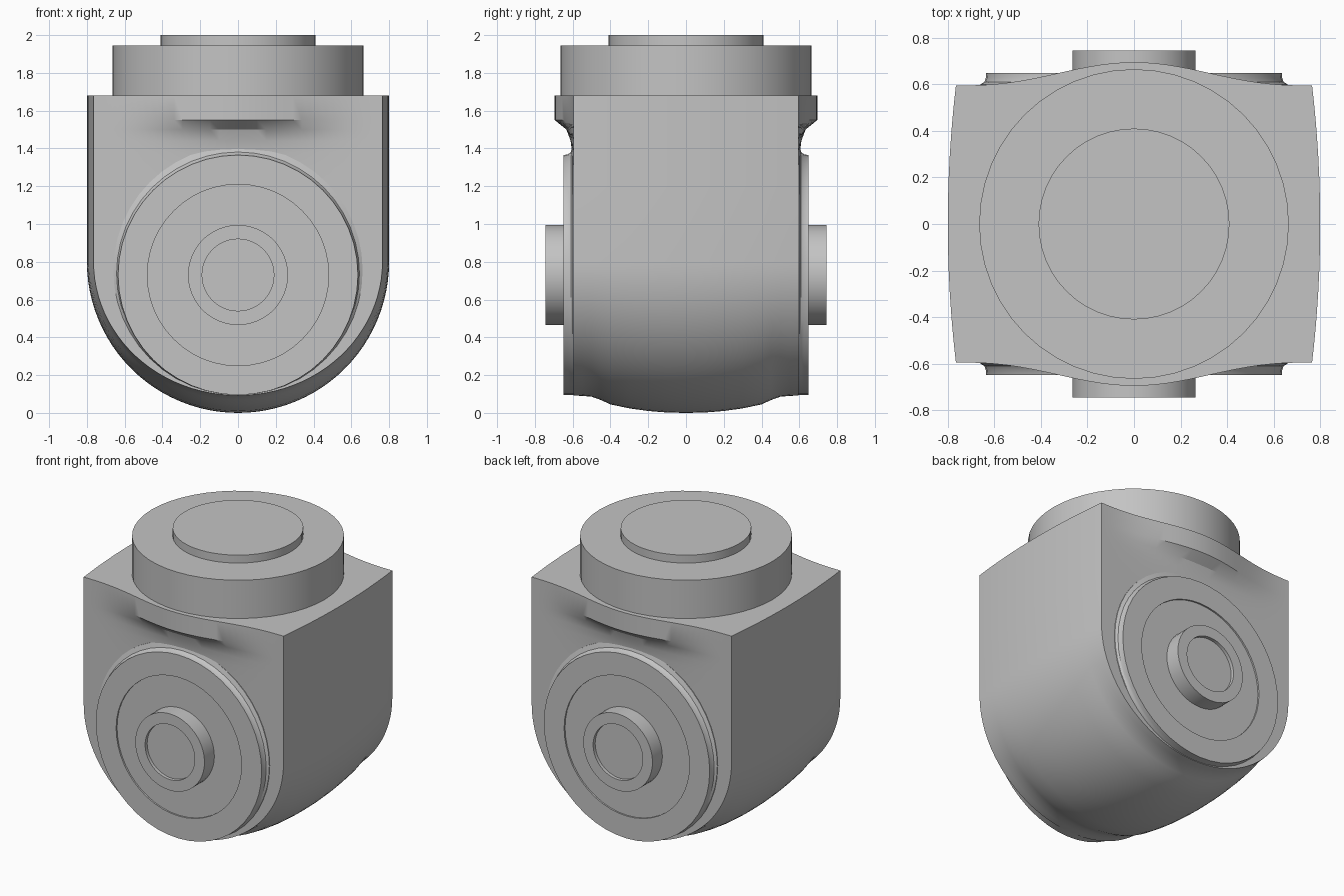
import bpy, bmesh
from math import sin, cos, pi

cube = bpy.data.objects.get("Cube")
if cube:
    bpy.data.objects.remove(cube)

grey = bpy.data.materials.new("light_grey")
grey.use_nodes = True
COLOUR = (0.55, 0.55, 0.55, 1)
grey.diffuse_color = COLOUR
grey.node_tree.nodes["Principled BSDF"].inputs["Base Color"].default_value = COLOUR


def finish(name, bm):
    bmesh.ops.remove_doubles(bm, verts=bm.verts[:], dist=0.0002)
    bmesh.ops.recalc_face_normals(bm, faces=bm.faces[:])
    mesh = bpy.data.meshes.new(name)
    bm.to_mesh(mesh)
    bm.free()
    mesh.materials.append(grey)
    ob = bpy.data.objects.new(name, mesh)
    bpy.context.collection.objects.link(ob)
    bpy.ops.object.select_all(action='DESELECT')
    ob.select_set(True)
    bpy.context.view_layer.objects.active = ob
    bpy.ops.object.shade_smooth_by_angle(angle=pi / 6)


def loft(bm, rows, closed=False):
    """Join successive rows of points with quads."""
    grid = [[bm.verts.new(p) for p in row] for row in rows]
    for a, b in zip(grid, grid[1:]):
        for i in range(len(a) - (0 if closed else 1)):
            j = (i + 1) % len(a)
            bm.faces.new((a[i], a[j], b[j], b[i]))
    return grid


# Body: U-shaped sections, slightly barrelled, between two bulged end faces
SEG, AXIS, END = 48, 0.8, 0.595
# height and share of the bulge under the top edge
RIM = [(1.2, 0), (1.3, 0.03), (1.38, 0.08), (1.44, 0.16), (1.5, 0.38),
       (1.55, 1), (1.68, 1)]
HALF = [(0, 0), (0.1, 0.002), (0.2, 0.01), (0.3, 0.024), (0.4, 0.045),
        (0.45, 0.068), (0.5, 0.086), (0.55, 0.09), (END, 0.092)]
stations = [(-y, b) for y, b in reversed(HALF[1:])] + HALF


def arc(y, bottom):
    w = 0.8 - 0.035 * (y / END) ** 2
    return [(w * cos(pi * k / SEG), y, AXIS - (AXIS - bottom) * sin(pi * k / SEG))
            for k in range(SEG + 1)]


def section(y, bottom):
    curve = arc(y, bottom)
    w = curve[0][0]
    heights = [z for z, _ in RIM]
    return ([(w, y, z) for z in reversed(heights)] + curve
            + [(-w, y, z) for z in heights])


def bulge(x):
    return 0.1 * max(0, cos(pi / 2 * x / 0.765)) ** 2.6


bm = bmesh.new()
loft(bm, [section(y, b) for y, b in stations])
top_edges = []
for side in (-1, 1):
    edge = arc(side * END, HALF[-1][1])
    rows = [edge] + [[(x, y + side * share * bulge(x), z) for x, y, _ in edge]
                     for z, share in RIM]
    loft(bm, rows)
    top_edges.append(rows[-1])
# top plane, following the barrelled sides
top = [top_edges[0]]
for y, b in stations[1:-1]:
    top.append([(x, y, RIM[-1][0]) for x, _, _ in arc(y, b)])
loft(bm, top + [top_edges[1]])
finish("joint_body", bm)

# Round mount on top
bm = bmesh.new()
profile = [(0.665, 1.67), (0.665, 1.945), (0.41, 1.945), (0.41, 2.0)]
rings = [[(r * cos(2 * pi * i / SEG), r * sin(2 * pi * i / SEG), z)
          for i in range(SEG)] for r, z in profile]
bm.faces.new(loft(bm, rings, closed=True)[-1])
finish("top_mount", bm)

# Pivot caps: filleted flange, shallow recess, hub with a dished end
# radius, distance from the middle, rise of the ring centre
CAP = [(0.66, 0.585, 0.025), (0.66, 0.6, 0.025), (0.643, 0.61, 0.008),
       (0.637, 0.625, 0.002), (0.635, 0.648, 0), (0.48, 0.648, 0),
       (0.48, 0.637, 0), (0.265, 0.637, 0), (0.265, 0.745, 0),
       (0.19, 0.745, 0), (0.19, 0.722, 0)]
for name, side in (("front_pivot_cap", -1), ("back_pivot_cap", 1)):
    bm = bmesh.new()
    rings = [[(r * cos(2 * pi * i / SEG), side * d,
               0.73 + rise + r * sin(2 * pi * i / SEG)) for i in range(SEG)]
             for r, d, rise in CAP]
    bm.faces.new(loft(bm, rings, closed=True)[-1])
    finish(name, bm)
